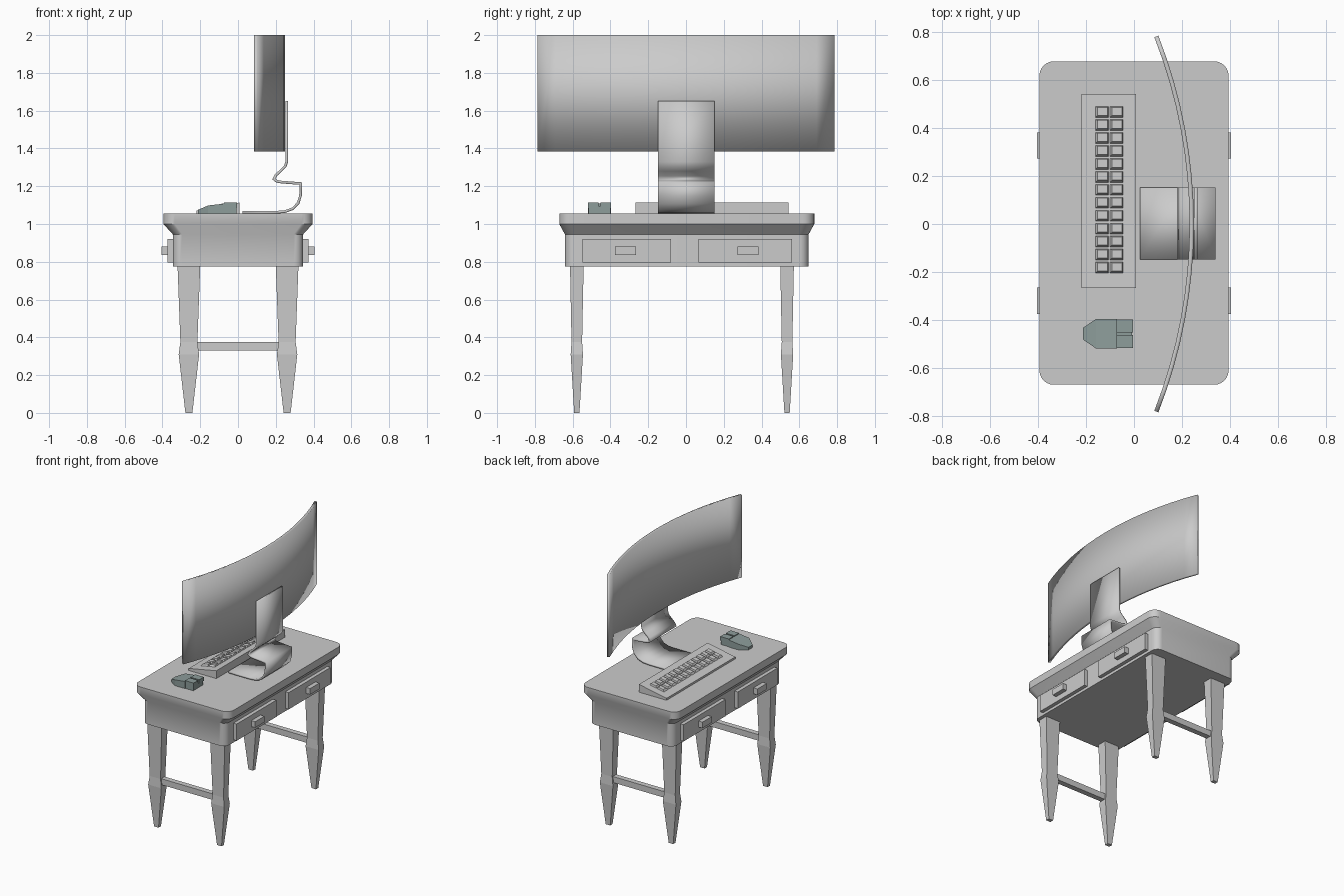
import bpy, bmesh, math
from mathutils import Vector

if "Cube" in bpy.data.objects:
    bpy.data.objects.remove(bpy.data.objects["Cube"])


def finish(name, bm, smooth=None):
    bmesh.ops.recalc_face_normals(bm, faces=bm.faces)
    me = bpy.data.meshes.new(name)
    bm.to_mesh(me)
    bm.free()
    ob = bpy.data.objects.new(name, me)
    bpy.context.collection.objects.link(ob)
    if smooth:
        bpy.ops.object.select_all(action='DESELECT')
        ob.select_set(True)
        bpy.context.view_layer.objects.active = ob
        bpy.ops.object.shade_smooth_by_angle(angle=math.radians(smooth))
    return ob


def add_loft(bm, rings):
    """Skin equal-length point rings and cap both ends."""
    vs = [[bm.verts.new(p) for p in r] for r in rings]
    n = len(vs[0])
    for a, b in zip(vs, vs[1:]):
        for i in range(n):
            j = (i + 1) % n
            bm.faces.new((a[i], a[j], b[j], b[i]))
    bm.faces.new(vs[0][::-1])
    bm.faces.new(vs[-1])


def rect(cx, cy, wx, wy, z):
    return [(cx + sx * wx / 2, cy + sy * wy / 2, z)
            for sx, sy in ((-1, -1), (1, -1), (1, 1), (-1, 1))]


def add_box(bm, x0, x1, y0, y1, z0, z1):
    c = ((x0 + x1) / 2, (y0 + y1) / 2, abs(x1 - x0), abs(y1 - y0))
    add_loft(bm, [rect(*c, z0), rect(*c, z1)])


def round_rect(hx, hy, r, z, cy=0.004, seg=6):
    pts = []
    for k, (sx, sy) in enumerate(((1, 1), (-1, 1), (-1, -1), (1, -1))):
        for i in range(seg + 1):
            a = math.pi / 2 * (k + i / seg)
            pts.append((sx * (hx - r) + r * math.cos(a),
                        cy + sy * (hy - r) + r * math.sin(a), z))
    return pts


def ribbon(name, path, direction, thickness, smooth):
    bm = bmesh.new()
    d = Vector(direction)
    rows = [(bm.verts.new(p), bm.verts.new(Vector(p) + d)) for p in path]
    for a, b in zip(rows, rows[1:]):
        bm.faces.new((a[0], b[0], b[1], a[1]))
    ob = finish(name, bm, smooth)
    m = ob.modifiers.new("thickness", 'SOLIDIFY')
    m.thickness = thickness
    m.offset = 0
    m.use_even_offset = True
    return ob


# desk body, moulding and top slab
bm = bmesh.new()
add_loft(bm, [round_rect(0.345, 0.645, 0.05, 0.775),
              round_rect(0.345, 0.645, 0.05, 0.945),
              round_rect(0.395, 0.675, 0.06, 1.0),
              round_rect(0.395, 0.675, 0.06, 1.055)])
finish("desk_body", bm, 30)

# legs with a flared knee, and a stretcher at each end
for end, y in (("near", -0.578), ("far", 0.535)):
    for side, x in (("left", -0.26), ("right", 0.26)):
        bm = bmesh.new()
        add_loft(bm, [rect(x, y, wx, wy, z) for wx, wy, z in
                      ((0.037, 0.028, 0), (0.108, 0.065, 0.31),
                       (0.09, 0.056, 0.375), (0.12, 0.072, 0.78))])
        finish(f"{end}_{side}_leg", bm)
    bm = bmesh.new()
    add_box(bm, -0.23, 0.23, y - 0.02, y + 0.02, 0.33, 0.375)
    finish(f"{end}_stretcher", bm)

# drawer fronts and handles on both long sides
for side, s in (("left", -1), ("right", 1)):
    for end, y0, y1, h in (("near", -0.547, -0.08, -0.32), ("far", 0.066, 0.56, 0.328)):
        bm = bmesh.new()
        add_box(bm, s * 0.33, s * 0.372, y0, y1, 0.795, 0.92)
        finish(f"{side}_{end}_drawer", bm)
        bm = bmesh.new()
        add_box(bm, s * 0.365, s * 0.404, h - 0.055, h + 0.055, 0.835, 0.88)
        finish(f"{side}_{end}_handle", bm)

# curved screen
R, half, N = 2.15, math.asin(0.783 / 2.15), 16
arc = [half * (2 * i / N - 1) for i in range(N + 1)]
ribbon("screen", [(0.241 - R + R * math.cos(a), R * math.sin(a), 1.385) for a in arc],
       (0, 0, 0.615), 0.018, 30)

# bent strip stand
profile = [(0.025, 1.062), (0.2, 1.062), (0.25, 1.066), (0.29, 1.081), (0.318, 1.11),
           (0.331, 1.15), (0.333, 1.214), (0.23, 1.222), (0.205, 1.226), (0.19, 1.238),
           (0.2, 1.258), (0.23, 1.285), (0.25, 1.305), (0.258, 1.33), (0.258, 1.65)]
ribbon("screen_stand", [(x, -0.148, z) for x, z in profile], (0, 0.3, 0), 0.014, 35)


# wedge keyboard
def slope(x):
    return 1.07 + (x + 0.22) * 0.19


bm = bmesh.new()
side = [(-0.22, 1.053), (0.008, 1.053), (0.008, slope(0.008)), (-0.22, slope(-0.22))]
add_loft(bm, [[(x, y, z) for x, z in side] for y in (-0.267, 0.543)])
finish("keyboard", bm)

# two columns of tapered keys
bm = bmesh.new()
for cx in (-0.135, -0.075):
    for i in range(13):
        cy = -0.183 + i * 0.0541
        add_loft(bm, [[(x, y, slope(x) + dz) for x, y, _ in rect(cx + ox, cy + oy, wx, wy, 0)]
                      for ox, oy, wx, wy, dz in ((0, 0, 0.059, 0.05, -0.005),
                                                 (0.004, 0.004, 0.042, 0.034, 0.012))])
finish("keys", bm)

# mouse with tapered tail and two raised buttons
teal = bpy.data.materials.new("grey_teal")
teal.diffuse_color = (0.27, 0.34, 0.33, 1)
teal.use_nodes = True
teal.node_tree.nodes["Principled BSDF"].inputs["Base Color"].default_value = teal.diffuse_color
bm = bmesh.new()
sections = ((-0.212, 0.025, 1.075), (-0.158, 0.062, 1.098), (-0.072, 0.062, 1.108))
add_loft(bm, [[(x, -0.458 - w, 1.053), (x, -0.458 + w, 1.053),
               (x, -0.458 + w, z), (x, -0.458 - w, z)] for x, w, z in sections])
finish("mouse_body", bm).data.materials.append(teal)
bm = bmesh.new()
add_box(bm, -0.075, -0.008, -0.516, -0.400, 1.053, 1.095)
for s in (-1, 1):
    add_box(bm, -0.075, -0.004, -0.458 + s * 0.006, -0.458 + s * 0.06, 1.085, 1.114)
finish("mouse_buttons", bm).data.materials.append(teal)
